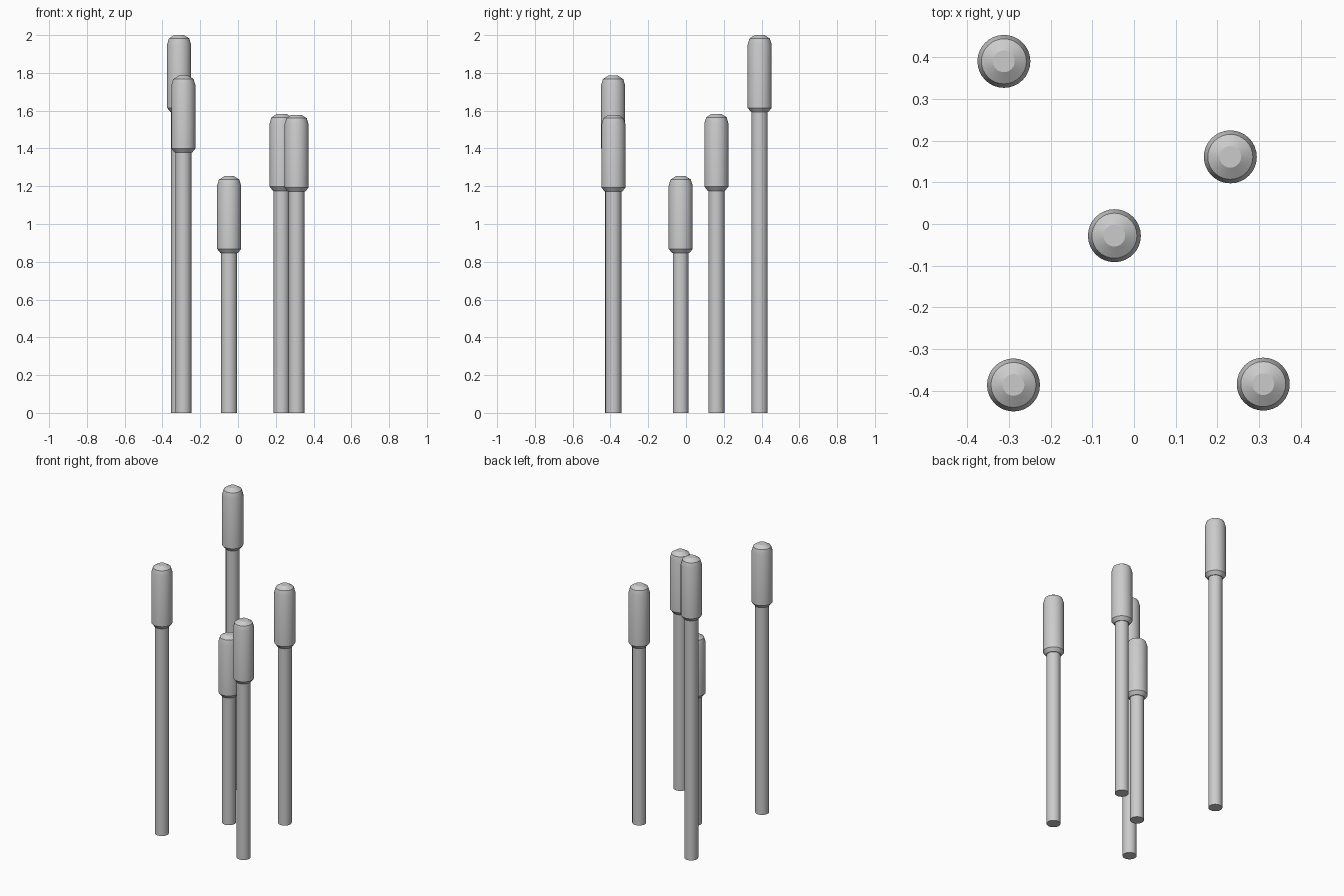
import bpy, bmesh, math

if "Cube" in bpy.data.objects:
    bpy.data.objects.remove(bpy.data.objects["Cube"])

SIDES = 32


def lathe(name, profile, x, y):
    """Closed solid of revolution from (radius, z) rings, bottom to top."""
    bm = bmesh.new()
    rings = []
    for r, z in profile:
        rings.append([bm.verts.new((r * math.cos(2 * math.pi * i / SIDES),
                                    r * math.sin(2 * math.pi * i / SIDES), z))
                      for i in range(SIDES)])
    for lo, hi in zip(rings, rings[1:]):
        for i in range(SIDES):
            j = (i + 1) % SIDES
            bm.faces.new((lo[i], lo[j], hi[j], hi[i]))
    bm.faces.new(rings[0][::-1])
    bm.faces.new(rings[-1])
    mesh = bpy.data.meshes.new(name)
    bm.to_mesh(mesh)
    bm.free()
    obj = bpy.data.objects.new(name, mesh)
    obj.location = (x, y, 0)
    bpy.context.collection.objects.link(obj)
    bpy.ops.object.select_all(action='DESELECT')
    obj.select_set(True)
    bpy.context.view_layer.objects.active = obj
    bpy.ops.object.shade_smooth_by_angle(angle=math.radians(25))
    return obj


# Each reed: x, y, total height
reeds = [(-0.312, 0.39, 2.0), (0.231, 0.161, 1.583), (-0.047, -0.028, 1.253),
         (-0.289, -0.386, 1.785), (0.31, -0.384, 1.578)]

# Seed head profile: radius, distance below the tip
head = [(0.046, 0.407), (0.0635, 0.385), (0.0635, 0.05),
        (0.054, 0.018), (0.026, 0.0)]

for n, (x, y, h) in enumerate(reeds, 1):
    # Straight stem running up into the head
    lathe(f"reed_stem_{n}", [(0.042, 0), (0.042, h - 0.39)], x, y)
    # Thick head with chamfered base and domed tip
    lathe(f"reed_head_{n}", [(r, h - d) for r, d in head], x, y)
